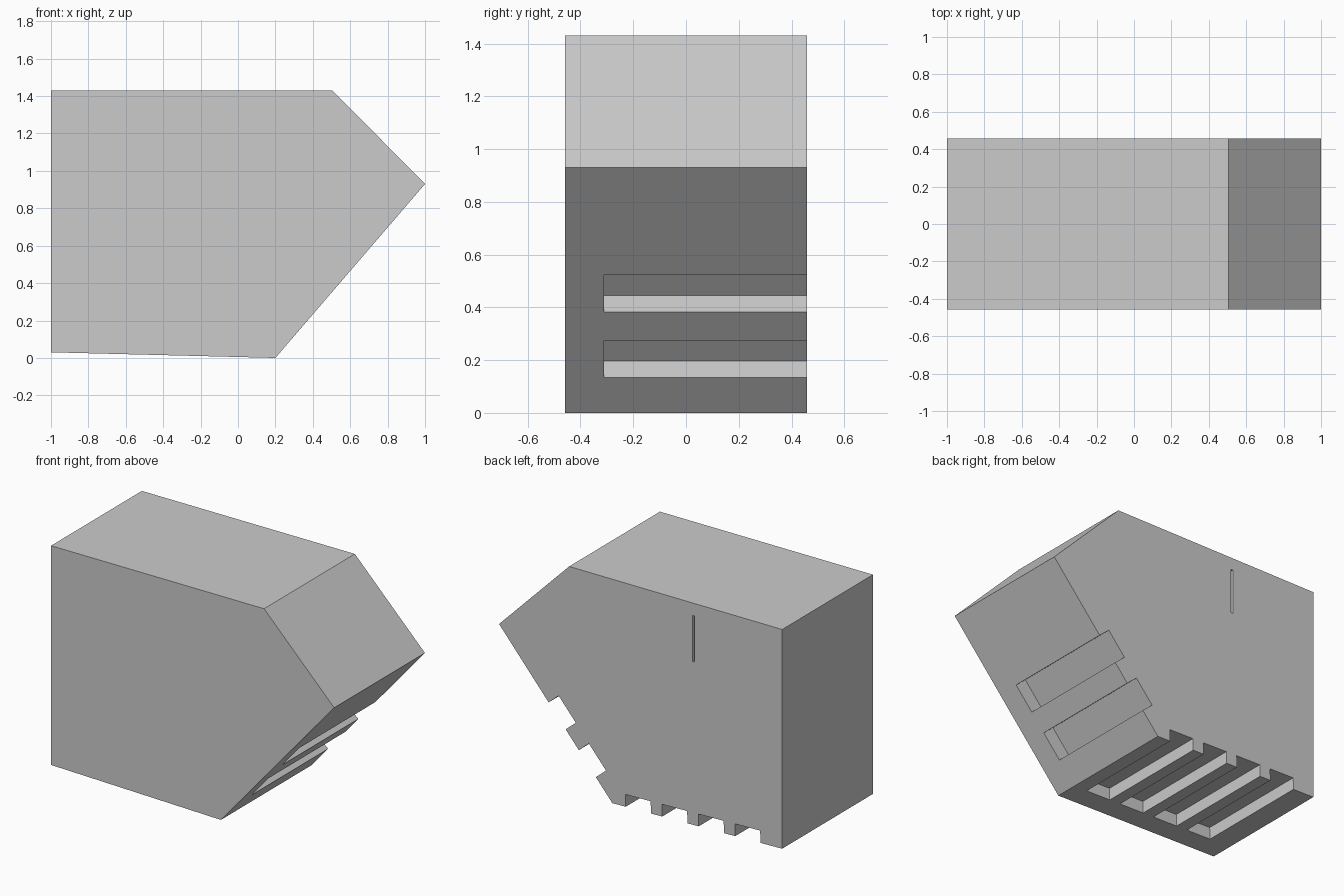
import bpy, bmesh
from mathutils import Vector

if "Cube" in bpy.data.objects:
    bpy.data.objects.remove(bpy.data.objects["Cube"])


def prism(name, profile, y0, y1):
    """Extrude an xz profile from y0 to y1."""
    bm = bmesh.new()
    face = bm.faces.new([bm.verts.new((x, y0, z)) for x, z in profile])
    ext = bmesh.ops.extrude_face_region(bm, geom=[face])
    verts = [v for v in ext["geom"] if isinstance(v, bmesh.types.BMVert)]
    bmesh.ops.translate(bm, verts=verts, vec=(0, y1 - y0, 0))
    bmesh.ops.recalc_face_normals(bm, faces=bm.faces)
    mesh = bpy.data.meshes.new(name)
    bm.to_mesh(mesh)
    bm.free()
    obj = bpy.data.objects.new(name, mesh)
    bpy.context.collection.objects.link(obj)
    return obj


def slot_profile(start, direction, inward, s0, s1, depth):
    """Rectangle standing on a sloped edge, reaching inward by depth."""
    pts = [(s0, -0.05), (s1, -0.05), (s1, depth), (s0, depth)]
    return [tuple(start + direction * s + inward * d) for s, d in pts]


# Main housing
W = 0.458
corner = Vector((0.2, 0.0))
left, tip = Vector((-1, 0.03)), Vector((1, 0.93))
body = prism("housing", [left, corner, tip, (0.505, 1.43), (-1, 1.43)], -W, W)

cutters = []
# Two slots in the sloped face, open at the back
d = (tip - corner).normalized()
n = Vector((-d.y, d.x))
for i in range(2):
    s = 0.178 + i * 0.327
    cutters.append(prism("slope_slot_cutter", slot_profile(corner, d, n, s, s + 0.185, 0.094), -0.31, W + 0.1))

# Four slots in the underside, open at the back
d = (left - corner).normalized()
n = Vector((d.y, -d.x))
for i in range(4):
    s = 0.095 + i * 0.258
    cutters.append(prism("base_slot_cutter", slot_profile(corner, d, n, s, s + 0.178, 0.078), -0.31, W + 0.1))

# Narrow slit in the back face
cutters.append(prism("slit_cutter", [(-0.38, 1.055), (-0.366, 1.055), (-0.366, 1.35), (-0.38, 1.35)], -0.31, W + 0.1))

for c in cutters:
    c.hide_render = True
    c.hide_set(True)
    m = body.modifiers.new("cut", "BOOLEAN")
    m.operation = "DIFFERENCE"
    m.solver = "EXACT"
    m.object = c

# Bake the cuts and drop the cutters
bpy.context.view_layer.update()
deps = bpy.context.evaluated_depsgraph_get()
final = bpy.data.meshes.new_from_object(body.evaluated_get(deps))
body.modifiers.clear()
body.data = final
for c in cutters:
    bpy.data.objects.remove(c)
